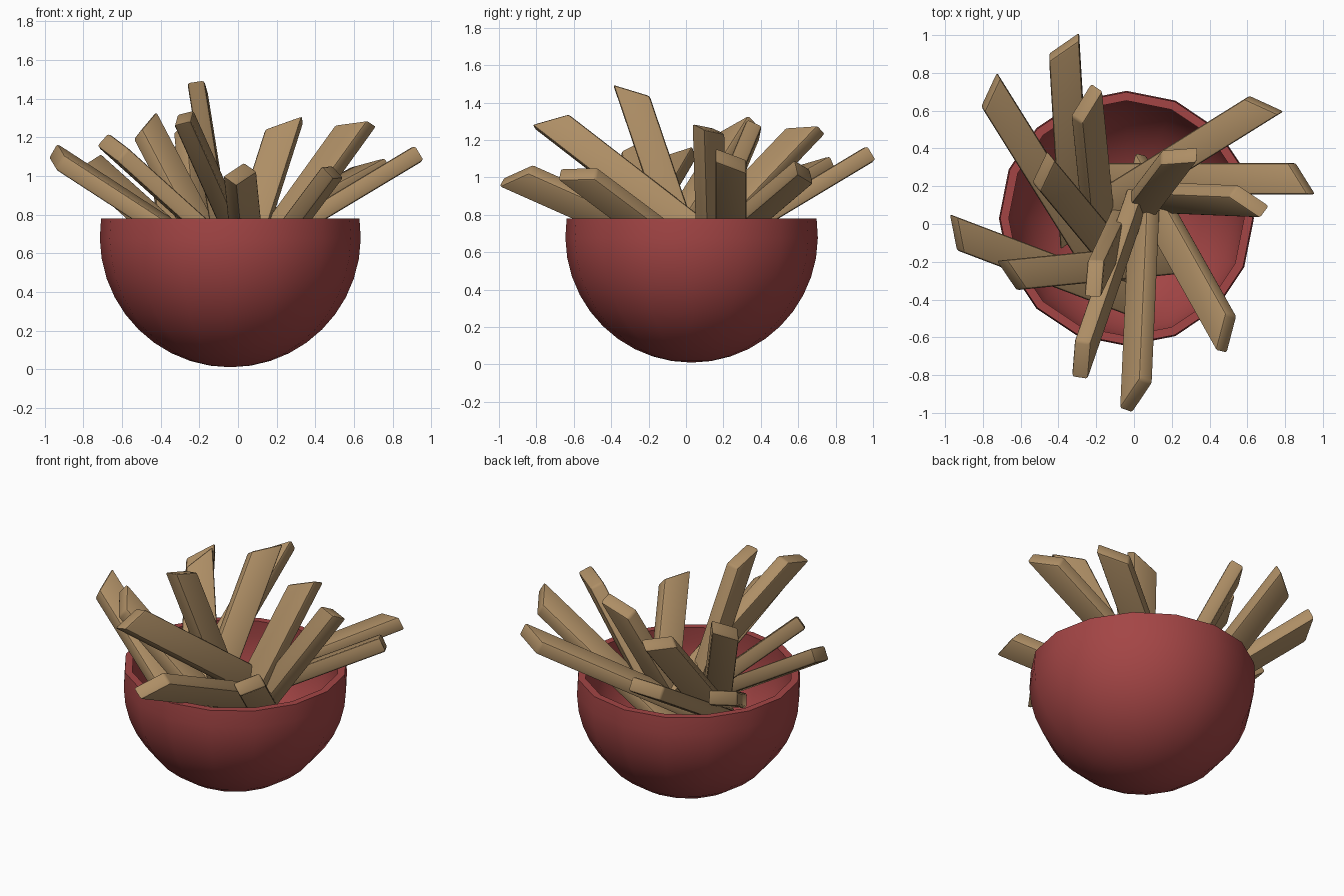
import bpy, bmesh, math
from mathutils import Vector, Matrix

cube = bpy.data.objects.get("Cube")
if cube:
    bpy.data.objects.remove(cube, do_unlink=True)


def material(name, rgb):
    m = bpy.data.materials.new(name)
    m.use_nodes = True
    m.diffuse_color = (*rgb, 1)
    m.node_tree.nodes["Principled BSDF"].inputs["Base Color"].default_value = (*rgb, 1)
    return m


def add_object(name, bm, mat, angle):
    bmesh.ops.recalc_face_normals(bm, faces=bm.faces)
    mesh = bpy.data.meshes.new(name)
    bm.to_mesh(mesh)
    bm.free()
    mesh.materials.append(mat)
    ob = bpy.data.objects.new(name, mesh)
    bpy.context.collection.objects.link(ob)
    bpy.ops.object.select_all(action="DESELECT")
    ob.select_set(True)
    bpy.context.view_layer.objects.active = ob
    bpy.ops.object.shade_smooth_by_angle(angle=math.radians(angle))
    return ob


red = material("bowl red", (0.37, 0.06, 0.06))
tan = material("potato tan", (0.42, 0.27, 0.13))

# Bowl: spun spherical shell, outer arc from the pole to the rim, then back inside
RADIUS, WALL, RIM, CENTRE, SIDES, RINGS = 0.675, 0.045, 0.78, Vector((-0.04, 0.03, 0.685)), 16, 11


def arc(r):
    top = math.asin((RIM - CENTRE.z) / r) + math.pi / 2
    return [(r * math.sin(top * i / RINGS), CENTRE.z - r * math.cos(top * i / RINGS))
            for i in range(RINGS + 1)]


profile = arc(RADIUS) + arc(RADIUS - WALL)[::-1]
bm = bmesh.new()
verts = [bm.verts.new((CENTRE.x + r, CENTRE.y, z)) for r, z in profile]
edges = [bm.edges.new(pair) for pair in zip(verts, verts[1:])]
bmesh.ops.spin(bm, geom=verts + edges, cent=CENTRE, axis=(0, 0, 1),
               angle=math.tau, steps=SIDES, use_merge=True)
bmesh.ops.remove_doubles(bm, verts=bm.verts, dist=0.001)
add_object("bowl", bm, red, 40)

# Fries: slant-cut bars, each with a tip centre, outward direction and long side
LENGTH, WIDTH, THICK, SLANT = 1.17, 0.165, 0.09, 0.12


def fry(index, tip, direction, long_side):
    d = Vector(direction).normalized()
    w = Vector(long_side)
    w = (w - d * w.dot(d)).normalized()
    n = d.cross(w)
    bm = bmesh.new()
    bmesh.ops.create_cube(bm, size=1)
    for v in bm.verts:
        v.co = Vector((v.co.x * WIDTH, v.co.y * THICK,
                       (v.co.z - 0.5) * LENGTH + v.co.x * SLANT))
    bmesh.ops.bevel(bm, geom=bm.edges[:], offset=0.013, segments=2,
                    profile=0.5, affect="EDGES")
    frame = Matrix((w, n, d)).transposed().to_4x4()
    bm.transform(Matrix.Translation(tip) @ frame)
    add_object(f"fry_{index}", bm, tan, 30)


FRIES = [
    ((-.37, .94, 1.10), (-.06, 1, .6), (1, 0, 0)),
    ((-.76, .70, 1.05), (-.5, .8, .45), (.85, .5, 0)),
    ((-.25, .64, 1.25), (-.1, 1, 1.05), (.7, .5, -.5)),
    ((-.48, .28, 1.26), (-.5, .6, .95), (.6, .5, 0)),
    ((-.94, -.05, 1.10), (-1, .38, .65), (.38, 1, 0)),
    ((-.65, -.27, 1.15), (-1, -.1, .9), (-.1, 1, 0)),
    ((-.21, -.29, 1.46), (-.16, -.34, 1), (0, -1, -.3)),
    ((-.28, -.72, 1.30), (-.26, -.75, .58), (.1, -.58, -.75)),
    ((.01, -.91, 1.01), (-.04, -.9, .4), (-.6, -.3, -.7)),
    ((.49, -.58, 1.02), (.45, -.8, .6), (-.6, -.65, -.42)),
    ((.61, .12, 1.26), (.72, -.03, 1), (.65, -.7, -.45)),
    ((.89, .24, 1.09), (1, 0, .6), (0, -1, 0)),
    ((.69, .63, 1.03), (.85, .53, .45), (.53, -.85, 0)),
    ((.24, .36, 1.26), (.32, .42, 1), (1, -.2, -.25)),
]
for i, spec in enumerate(FRIES, 1):
    fry(i, *spec)
